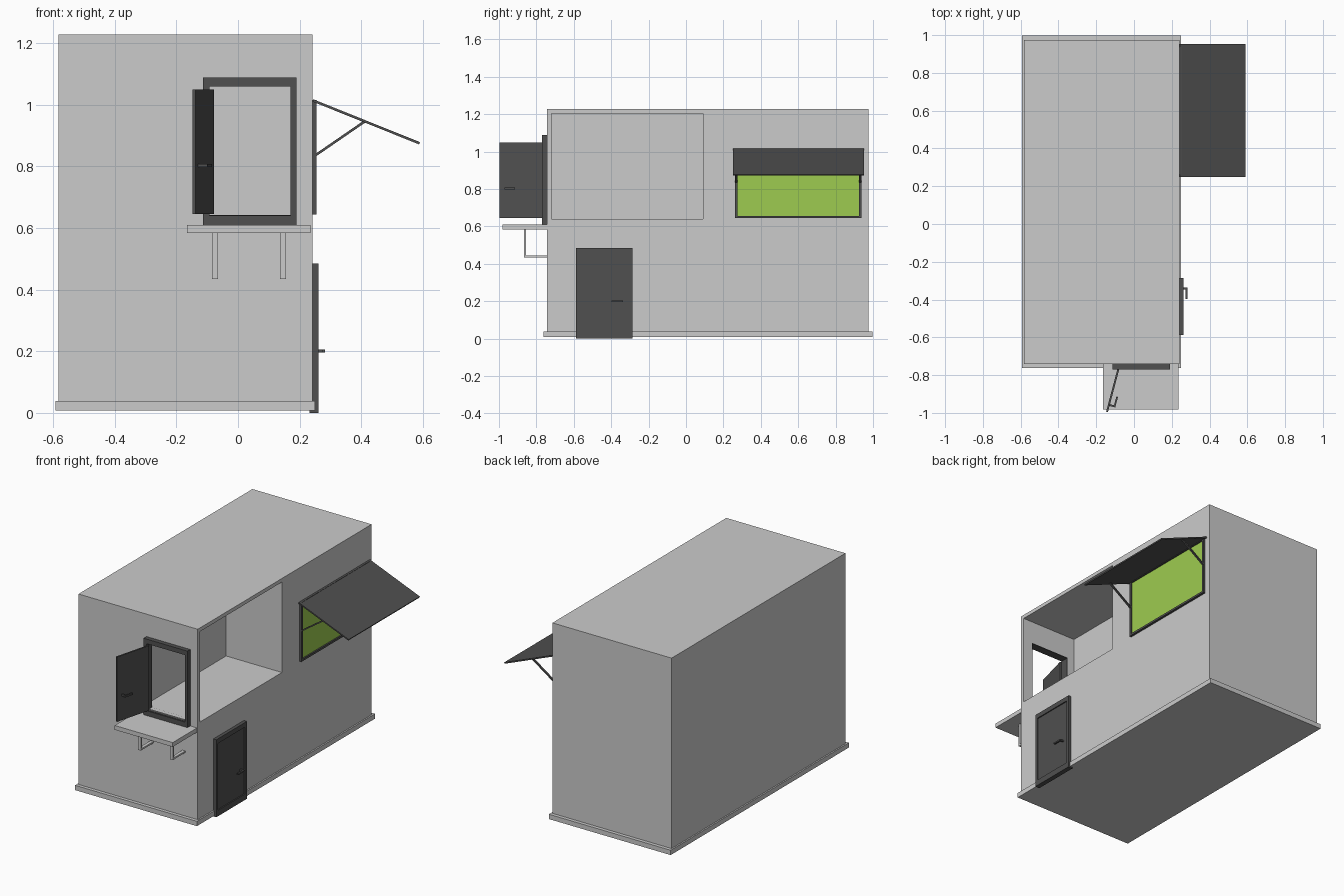
import bpy, bmesh
from mathutils import Vector, Matrix

if "Cube" in bpy.data.objects:
    bpy.data.objects.remove(bpy.data.objects["Cube"])


def material(name, rgb):
    m = bpy.data.materials.new(name)
    m.diffuse_color = (*rgb, 1)
    m.use_nodes = True
    m.node_tree.nodes["Principled BSDF"].inputs["Base Color"].default_value = m.diffuse_color
    return m


DARK = material("dark_grey", (0.08, 0.08, 0.08))
LIME = material("lime", (0.34, 0.60, 0.08))


def add_box(bm, x0, x1, y0, y1, z0, z1, matrix=Matrix()):
    size = Matrix.Diagonal((x1 - x0, y1 - y0, z1 - z0, 1))
    mid = Matrix.Translation(((x0 + x1) / 2, (y0 + y1) / 2, (z0 + z1) / 2))
    bmesh.ops.create_cube(bm, size=1, matrix=matrix @ mid @ size)


def boxes(name, bounds, mat=None, matrix=Matrix()):
    bm = bmesh.new()
    for b in bounds:
        add_box(bm, *b, matrix=matrix)
    mesh = bpy.data.meshes.new(name)
    bm.to_mesh(mesh)
    bm.free()
    ob = bpy.data.objects.new(name, mesh)
    bpy.context.collection.objects.link(ob)
    if mat:
        mesh.materials.append(mat)
    return ob


def ring(u0, u1, z0, z1, w, d0, d1, side):
    """Four bars of a rectangular frame; side 'x' faces +x, 'y' faces -y."""
    bars = [(u0, u0 + w, z0, z1), (u1 - w, u1, z0, z1),
            (u0 + w, u1 - w, z0, z0 + w), (u0 + w, u1 - w, z1 - w, z1)]
    if side == 'x':
        return [(d0, d1, a, b, c, d) for a, b, c, d in bars]
    return [(a, b, d0, d1, c, d) for a, b, c, d in bars]


def tilted(a, b, up):
    """Local frame with x running from a to b and y along 'up'."""
    x = (Vector(b) - Vector(a)).normalized()
    y = Vector(up).normalized()
    z = x.cross(y)
    m = Matrix((x, y, z)).transposed().to_4x4()
    m.translation = Vector(a)
    return m, (Vector(b) - Vector(a)).length


# Body with a corner room open to the right and a front window hole
body = boxes("body", [(-0.583, 0.241, -0.742, 0.975, 0.02, 1.228)])
cutters = [
    boxes("room_cutter", [(-0.145, 0.4, -0.72, 0.09, 0.64, 1.205)]),
    boxes("window_cutter", [(-0.095, 0.175, -0.85, -0.6, 0.642, 1.062)]),
]
bpy.context.view_layer.objects.active = body
for c in cutters:
    c.hide_render = True
    mod = body.modifiers.new(c.name, 'BOOLEAN')
    mod.object, mod.operation, mod.solver = c, 'DIFFERENCE', 'EXACT'
    bpy.ops.object.modifier_apply(modifier=mod.name)
for c in cutters:
    bpy.data.objects.remove(c)

# Base plinth
boxes("base_plinth", [(-0.592, 0.25, -0.763, 0.997, 0.008, 0.038)])

# Front window frame, with a thin lining through the wall
boxes("front_window_frame", [
    (-0.113, -0.092, -0.77, -0.74, 0.61, 1.088),
    (0.171, 0.19, -0.77, -0.74, 0.61, 1.088),
    (-0.092, 0.171, -0.77, -0.74, 0.61, 0.64),
    (-0.092, 0.171, -0.77, -0.74, 1.059, 1.088)], DARK)
boxes("front_window_lining",
      ring(-0.096, 0.176, 0.638, 1.063, 0.004, -0.765, -0.719, 'y'), DARK)

# Open shutter with handle
m, length = tilted((-0.082, -0.765, 0), (-0.143, -0.995, 0), (0, 0, 1))
boxes("shutter", [(0, length, 0.645, 1.05, -0.005, 0.005)], DARK, m)
side = 1 if m.to_3x3().col[2].x > 0 else -1


def out(x0, x1, z0, z1, d0, d1):
    d = sorted((side * d0, side * d1))
    return (x0, x1, z0, z1, *d)


boxes("shutter_handle", [out(0.194, 0.204, 0.798, 0.808, 0.004, 0.036),
                         out(0.146, 0.204, 0.798, 0.808, 0.027, 0.036)], DARK, m)

# Serving shelf and its two brackets
boxes("shelf", [(-0.165, 0.236, -0.982, -0.741, 0.583, 0.61)])
for i, x in enumerate((-0.085, 0.136)):
    boxes(f"shelf_bracket_{i + 1}", [
        (x, x + 0.02, -0.866, -0.856, 0.435, 0.584),
        (x, x + 0.02, -0.856, -0.741, 0.435, 0.445)])

# Side door
boxes("door_frame", [
    (0.232, 0.262, -0.588, -0.57, 0.0, 0.484),
    (0.232, 0.262, -0.304, -0.286, 0.0, 0.484),
    (0.232, 0.262, -0.57, -0.304, 0.0, 0.037),
    (0.232, 0.262, -0.57, -0.304, 0.455, 0.484)], DARK)
boxes("door_panel", [(0.236, 0.255, -0.57, -0.304, 0.037, 0.455)], DARK)
boxes("door_handle", [(0.254, 0.282, -0.347, -0.337, 0.196, 0.205),
                      (0.272, 0.282, -0.398, -0.347, 0.196, 0.205)], DARK)

# Side window with lime pane
boxes("side_window_frame",
      ring(0.263, 0.937, 0.644, 1.015, 0.013, 0.238, 0.255, 'x'), DARK)
boxes("side_window_pane", [(0.238, 0.246, 0.272, 0.928, 0.652, 1.008)], LIME)

# Awning and its struts
m, length = tilted((0.243, 0, 1.014), (0.589, 0, 0.875), (0, 1, 0))
boxes("awning", [(0, length, 0.25, 0.953, -0.004, 0.004)], DARK, m)
m, length = tilted((0.25, 0, 0.835), (0.41, 0, 0.945), (0, 1, 0))
for i, y in enumerate((0.263, 0.925)):
    boxes(f"awning_strut_{i + 1}", [(0, length, y, y + 0.012, -0.004, 0.004)], DARK, m)
